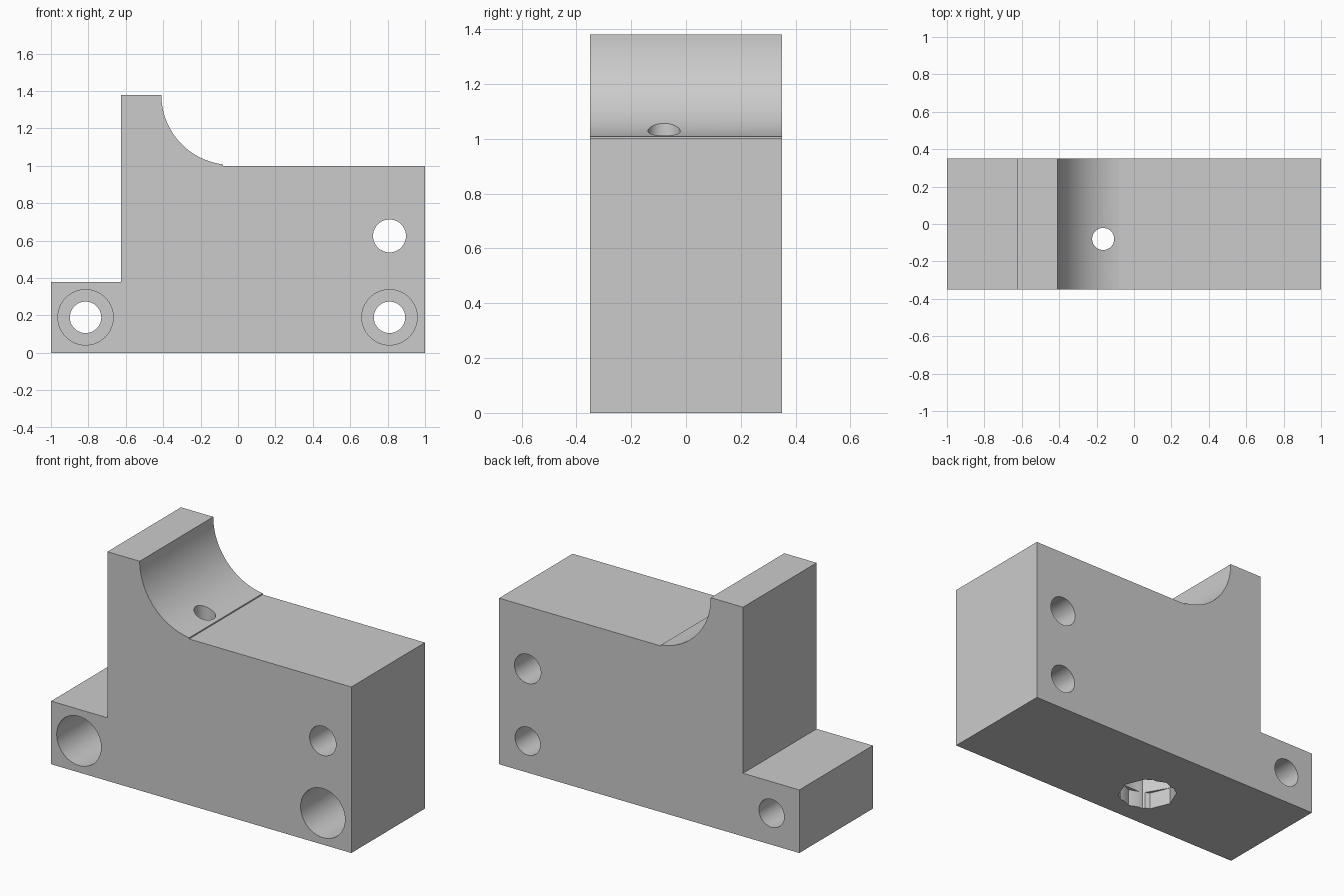
import bpy, bmesh, math
from mathutils import Matrix

default = bpy.data.objects.get("Cube")
if default:
    bpy.data.objects.remove(default, do_unlink=True)

HALF = 0.35  # half thickness along y

grey = bpy.data.materials.new("plain grey")
grey.use_nodes = True
colour = (0.6, 0.6, 0.6, 1)
grey.diffuse_color = colour
grey.node_tree.nodes["Principled BSDF"].inputs["Base Color"].default_value = colour


def make_object(name, bm):
    bmesh.ops.recalc_face_normals(bm, faces=bm.faces)
    mesh = bpy.data.meshes.new(name)
    bm.to_mesh(mesh)
    bm.free()
    mesh.materials.append(grey)
    obj = bpy.data.objects.new(name, mesh)
    bpy.context.collection.objects.link(obj)
    return obj


def extrude_profile(name, points):
    bm = bmesh.new()
    face = bm.faces.new([bm.verts.new((x, -HALF, z)) for x, z in points])
    grown = bmesh.ops.extrude_face_region(bm, geom=[face])["geom"]
    verts = [v for v in grown if isinstance(v, bmesh.types.BMVert)]
    bmesh.ops.translate(bm, verts=verts, vec=(0, 2 * HALF, 0))
    return make_object(name, bm)


def prism(name, radius, start, end, x, other, axis, sides=64):
    """Cylinder cutter from start to end along the y or z axis."""
    bm = bmesh.new()
    bmesh.ops.create_cone(bm, cap_ends=True, segments=sides, radius1=radius,
                          radius2=radius, depth=end - start)
    # put a corner on the +x axis
    corner = max(bm.verts, key=lambda v: v.co.x)
    turn = -math.atan2(corner.co.y, corner.co.x)
    bmesh.ops.rotate(bm, verts=bm.verts, matrix=Matrix.Rotation(turn, 3, "Z"))
    middle = (start + end) / 2
    if axis == "Y":
        bmesh.ops.rotate(bm, verts=bm.verts, matrix=Matrix.Rotation(math.pi / 2, 3, "X"))
        place = (x, middle, other)
    else:
        place = (x, other, middle)
    bmesh.ops.translate(bm, verts=bm.verts, vec=place)
    return make_object(name, bm)


# Side profile with the round cradle, which ends in a tiny step
R, CX, CZ = 0.375, -0.035, 1.38
end_angle = math.pi + math.acos(0.045 / R)
steps = 28
arc = []
for i in range(steps + 1):
    a = math.pi + (end_angle - math.pi) * i / steps
    arc.append((CX + R * math.cos(a), CZ + R * math.sin(a)))
profile = [(-1, 0), (1, 0), (1, 1), (arc[-1][0], 1)] + arc[::-1]
profile += [(-0.625, CZ), (-0.625, 0.38), (-1, 0.38)]
block = extrude_profile("bracket_block", profile)

# Bolt holes through the thickness, the lower two counterbored at the front
cutters = []
for x, z, bore in ((-0.815, 0.19, True), (0.81, 0.19, True), (0.81, 0.625, False)):
    cutters.append(prism("bolt_hole", 0.084 if bore else 0.088, -0.5, 0.5, x, z, "Y"))
    if bore:
        cutters.append(prism("counterbore", 0.148, -0.5, 0.05, x, z, "Y"))

# Upright screw hole with a hexagonal pocket and an octagonal mouth below
SX, SY = -0.165, -0.08
cutters.append(prism("screw_hole", 0.059, -0.2, 1.6, SX, SY, "Z"))
cutters.append(prism("nut_pocket", 0.163, -0.15, 0.4, SX, SY, "Z", 6))
cutters.append(prism("pocket_mouth", 0.164, -0.1, 0.1, SX, SY, "Z", 8))

for cutter in cutters:
    cutter.hide_render = True
    mod = block.modifiers.new(cutter.name, "BOOLEAN")
    mod.operation = "DIFFERENCE"
    mod.solver = "EXACT"
    mod.object = cutter

# Bake the cuts and drop the cutters
bpy.context.view_layer.update()
graph = bpy.context.evaluated_depsgraph_get()
result = bpy.data.meshes.new_from_object(block.evaluated_get(graph))
block.modifiers.clear()
block.data = result
for cutter in cutters:
    bpy.data.objects.remove(cutter, do_unlink=True)

bpy.ops.object.select_all(action="DESELECT")
block.select_set(True)
bpy.context.view_layer.objects.active = block
bpy.ops.object.shade_smooth_by_angle(angle=math.radians(30))
